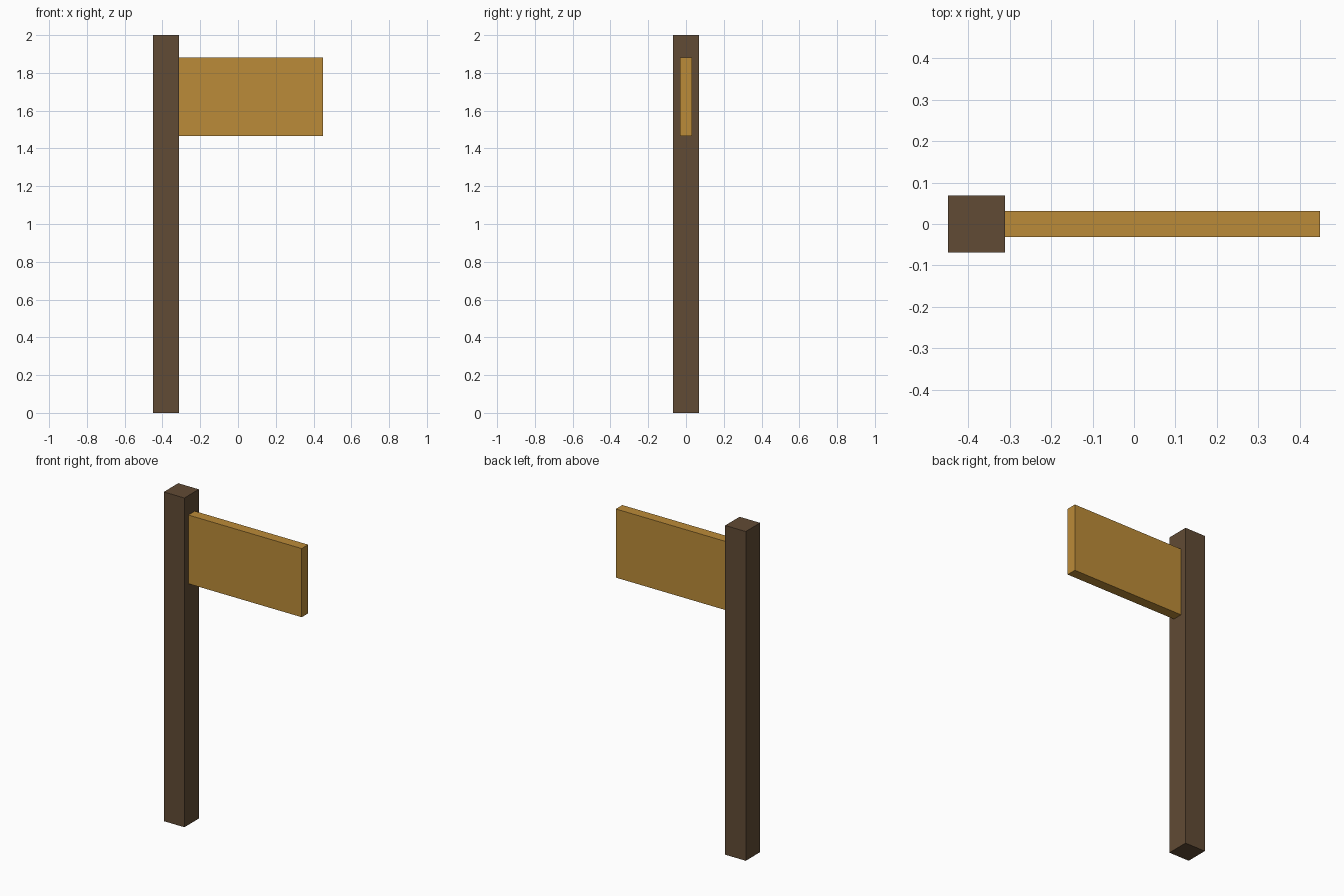
import bpy

if "Cube" in bpy.data.objects:
    bpy.data.objects.remove(bpy.data.objects["Cube"])


def material(name, color):
    mat = bpy.data.materials.new(name)
    mat.diffuse_color = (*color, 1.0)
    mat.use_nodes = True
    mat.node_tree.nodes["Principled BSDF"].inputs["Base Color"].default_value = mat.diffuse_color
    return mat


def box(name, low, high, mat):
    """Axis-aligned box between two opposite corners."""
    center = [(a + b) / 2 for a, b in zip(low, high)]
    bpy.ops.mesh.primitive_cube_add(size=1, location=center)
    obj = bpy.context.object
    obj.name = name
    obj.scale = [b - a for a, b in zip(low, high)]
    bpy.ops.object.transform_apply(location=False, rotation=False, scale=True)
    obj.data.materials.append(mat)
    return obj


dark_wood = material("dark_wood", (0.12, 0.07, 0.035))
light_wood = material("light_wood", (0.50, 0.26, 0.04))

# Square upright post
box("post", (-0.45, -0.069, 0.0), (-0.312, 0.069, 2.0), dark_wood)

# Plain board butted against the side of the post
box("sign_board", (-0.312, -0.031, 1.465), (0.45, 0.031, 1.882), light_wood)
